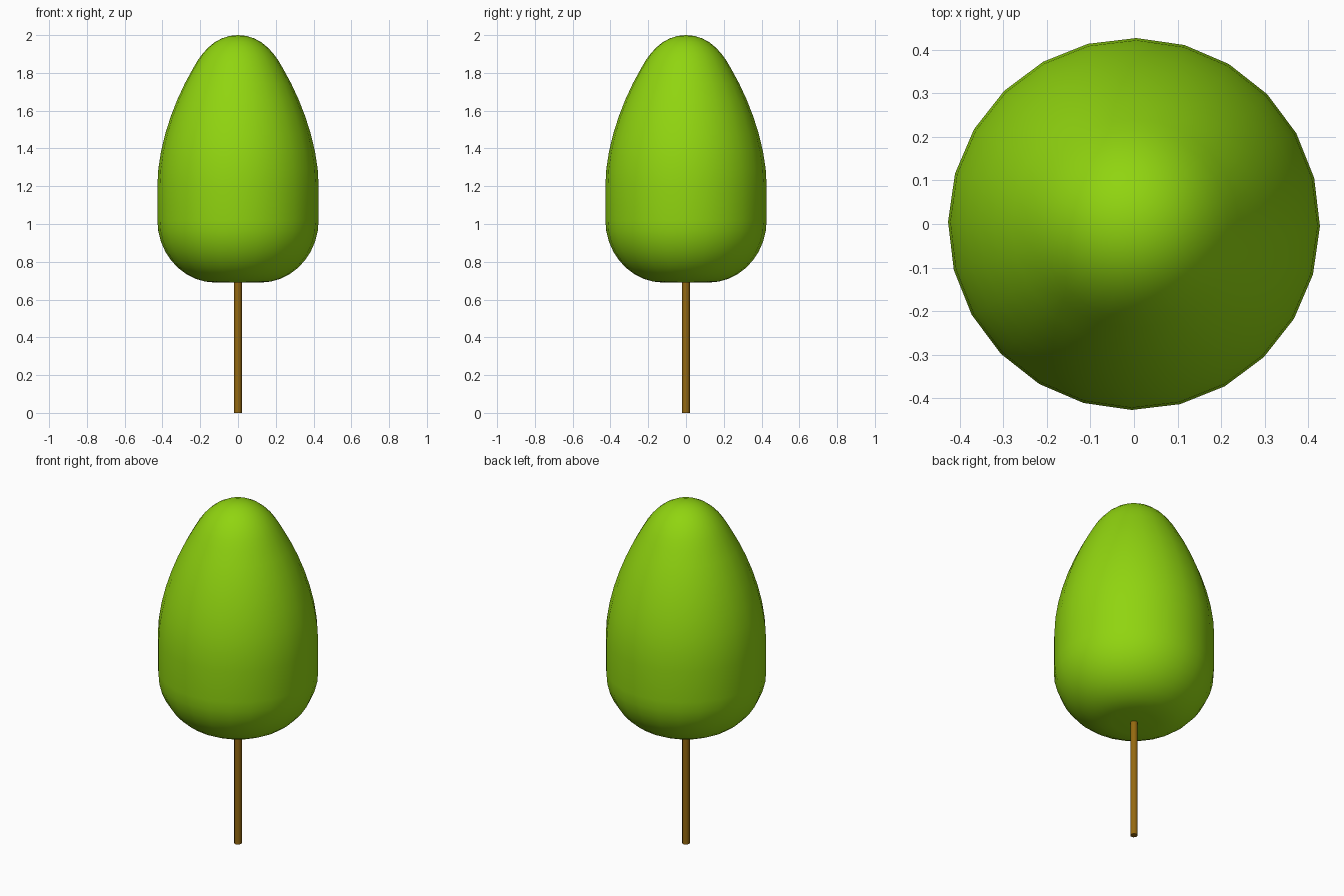
import bpy, bmesh, math
from mathutils import Vector
from mathutils.geometry import interpolate_bezier

if "Cube" in bpy.data.objects:
    bpy.data.objects.remove(bpy.data.objects["Cube"])


def paint(obj, name, color):
    mat = bpy.data.materials.new(name)
    mat.diffuse_color = color
    mat.use_nodes = True
    mat.node_tree.nodes["Principled BSDF"].inputs["Base Color"].default_value = mat.diffuse_color
    obj.data.materials.append(mat)


def shade(obj, angle):
    bpy.ops.object.select_all(action='DESELECT')
    obj.select_set(True)
    bpy.context.view_layer.objects.active = obj
    bpy.ops.object.shade_smooth_by_angle(angle=math.radians(angle))


def lathe(name, profile, sides, turn=0.0):
    """Spin an (r, z) profile around the z axis."""
    bm = bmesh.new()
    verts = [bm.verts.new((r, 0, z)) for r, z in profile]
    edges = [bm.edges.new(pair) for pair in zip(verts, verts[1:])]
    bmesh.ops.spin(bm, geom=verts + edges, cent=(0, 0, 0), axis=(0, 0, 1),
                   angle=math.tau, steps=sides, use_merge=True)
    bmesh.ops.remove_doubles(bm, verts=bm.verts, dist=1e-4)
    bmesh.ops.recalc_face_normals(bm, faces=bm.faces)
    mesh = bpy.data.meshes.new(name)
    bm.to_mesh(mesh)
    bm.free()
    obj = bpy.data.objects.new(name, mesh)
    obj.rotation_euler.z = turn
    bpy.context.collection.objects.link(obj)
    return obj


# Crown profile: flat underside, rounded shoulder, straight wall, tapering dome
curves = [
    ((0.12, 0.69), (0.29, 0.69), (0.427, 0.84), (0.427, 1.02), 10),
    ((0.427, 1.20), (0.427, 1.41), (0.34, 1.65), (0.24, 1.82), 8),
    ((0.24, 1.82), (0.185, 1.925), (0.11, 2.0), (0.0, 2.0), 8),
]
profile = [(0.0, 0.69)]
for *pts, count in curves:
    a, b, c, d = (Vector((r, z, 0)) for r, z in pts)
    profile += [(p.x, p.y) for p in interpolate_bezier(a, b, c, d, count)]
crown = lathe("crown", profile, 24, math.radians(-0.7))
paint(crown, "leaf_green", (0.28, 0.66, 0.005, 1))
shade(crown, 40)

# Thin trunk, running slightly into the crown
trunk = lathe("trunk", [(0, 0), (0.02, 0), (0.02, 0.70), (0, 0.70)], 12)
paint(trunk, "bark_brown", (0.30, 0.14, 0.005, 1))
shade(trunk, 40)
